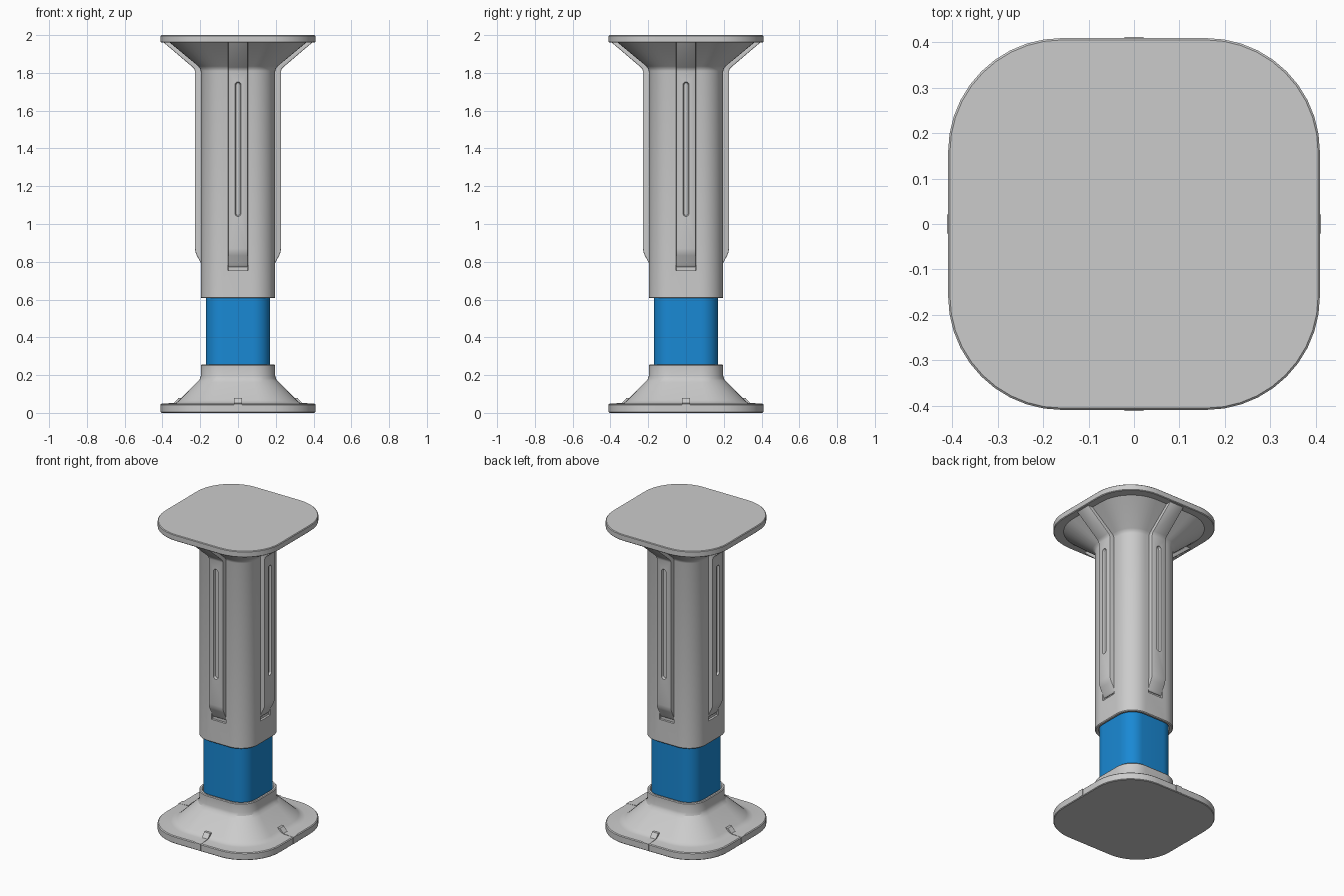
import bpy, bmesh
from math import cos, sin, pi, radians
from mathutils import Matrix

if "Cube" in bpy.data.objects:
    bpy.data.objects.remove(bpy.data.objects["Cube"])

STEPS = 10  # segments per rounded corner


def finish(bm, name, smooth=True):
    bmesh.ops.recalc_face_normals(bm, faces=bm.faces)
    me = bpy.data.meshes.new(name)
    bm.to_mesh(me)
    bm.free()
    ob = bpy.data.objects.new(name, me)
    bpy.context.collection.objects.link(ob)
    if smooth:
        shade(ob)
    return ob


def activate(ob):
    bpy.ops.object.select_all(action='DESELECT')
    ob.select_set(True)
    bpy.context.view_layer.objects.active = ob


def shade(ob):
    activate(ob)
    bpy.ops.object.shade_smooth_by_angle(angle=radians(28))


def loft(name, rings, matrix=None, smooth=True):
    """Capped stack of rounded rectangles: (half_x, half_y, radius, z)."""
    bm = bmesh.new()
    loops = []
    for hx, hy, r, z in rings:
        loop = []
        for q, (sx, sy) in enumerate([(1, 1), (-1, 1), (-1, -1), (1, -1)]):
            for i in range(STEPS + 1):
                a = (q + i / STEPS) * pi / 2
                loop.append(bm.verts.new((sx * (hx - r) + r * cos(a),
                                          sy * (hy - r) + r * sin(a), z)))
        loops.append(loop)
    n = len(loops[0])
    for a, b in zip(loops, loops[1:]):
        for i in range(n):
            j = (i + 1) % n
            bm.faces.new((a[i], a[j], b[j], b[i]))
    bm.faces.new(loops[0])
    bm.faces.new(loops[-1])
    if matrix:
        bm.transform(matrix)
    return finish(bm, name, smooth)


def square(profile):
    return [(h, h, r, z) for h, r, z in profile]


def strip(name, profile, width):
    """Side profile (distance outward, z) extruded across the front face."""
    bm = bmesh.new()
    a = [bm.verts.new((-width / 2, -d, z)) for d, z in profile]
    b = [bm.verts.new((width / 2, -d, z)) for d, z in profile]
    bm.faces.new(a)
    bm.faces.new(b)
    for i in range(len(a)):
        j = (i + 1) % len(a)
        bm.faces.new((a[i], a[j], b[j], b[i]))
    return finish(bm, name, False)


def cut(ob, cutter):
    m = ob.modifiers.new("cut", 'BOOLEAN')
    m.operation = 'DIFFERENCE'
    m.solver = 'EXACT'
    m.object = cutter
    activate(ob)
    bpy.ops.object.modifier_apply(modifier=m.name)
    bpy.data.objects.remove(cutter)


def bevel(ob, width):
    m = ob.modifiers.new("bevel", 'BEVEL')
    m.width, m.segments = width, 2
    m.limit_method, m.angle_limit = 'ANGLE', radians(50)
    activate(ob)
    bpy.ops.object.modifier_apply(modifier=m.name)


def four_sides(ob):
    base = ob.name
    for k in range(1, 4):
        c = ob.copy()
        c.name = f"{base}_{k + 1}"
        c.rotation_euler.z = k * pi / 2
        bpy.context.collection.objects.link(c)


# Base: plate, flared skirt and hollow collar
loft("base_foot", square([
    (0.405, 0.247, 0.0), (0.409, 0.25, 0.004), (0.409, 0.25, 0.043),
    (0.404, 0.246, 0.048), (0.345, 0.22, 0.05), (0.328, 0.21, 0.054),
    (0.312, 0.2, 0.066), (0.217, 0.135, 0.163), (0.203, 0.125, 0.177),
    (0.197, 0.12, 0.195), (0.197, 0.12, 0.25), (0.193, 0.117, 0.255),
    (0.182, 0.107, 0.255), (0.179, 0.104, 0.25), (0.179, 0.104, 0.2)]))

# Raised alignment tabs on the base
tab = strip("base_tab", [(0.411, 0.004), (0.411, 0.048), (0.34, 0.053),
                         (0.314, 0.08), (0.28, 0.08), (0.28, 0.004)], 0.042)
four_sides(tab)

# Blue inner post
post = loft("inner_post", square([(0.17, 0.09, 0.195), (0.17, 0.09, 0.66)]))
blue = bpy.data.materials.new("blue")
blue.diffuse_color = (0.01, 0.25, 0.66, 1)
blue.use_nodes = True
blue.node_tree.nodes["Principled BSDF"].inputs["Base Color"].default_value = blue.diffuse_color
post.data.materials.append(blue)

# Outer sleeve, flared head and top plate
sleeve = loft("outer_sleeve", square([
    (0.178, 0.104, 0.655), (0.178, 0.104, 0.61), (0.182, 0.107, 0.607),
    (0.193, 0.117, 0.607), (0.197, 0.12, 0.612), (0.197, 0.12, 1.81),
    (0.2, 0.122, 1.822), (0.21, 0.13, 1.835), (0.355, 0.225, 1.955),
    (0.36, 0.23, 1.96), (0.405, 0.247, 1.96), (0.409, 0.25, 1.964),
    (0.409, 0.25, 1.996), (0.405, 0.247, 2.0)]), smooth=False)

# Shallow pocket under each rib
for k in range(4):
    pocket = loft("pocket_cutter", [(0.053, 0.04, 0.004, 0.755),
                                    (0.053, 0.04, 0.004, 0.85)],
                  Matrix.Rotation(k * pi / 2, 4, 'Z') @ Matrix.Translation((0, -0.223, 0)),
                  False)
    cut(sleeve, pocket)
shade(sleeve)

# Ribs running up the sleeve and out along the flare, each with a long groove
rib = strip("rib", [
    (0.16, 0.772), (0.187, 0.772), (0.193, 0.782), (0.2, 0.799),
    (0.218, 0.833), (0.225, 0.85), (0.228, 0.87), (0.228, 1.808),
    (0.231, 1.82), (0.24, 1.83), (0.396, 1.963), (0.33, 1.965),
    (0.16, 1.84)], 0.104)
bevel(rib, 0.005)
groove = loft("groove_cutter", [
    (0.01, 0.35, 0.0099, -0.014), (0.013, 0.353, 0.0129, -0.011),
    (0.016, 0.356, 0.0159, 0.0), (0.016, 0.356, 0.0159, 0.02)],
    Matrix.Translation((0, -0.228, 1.396)) @ Matrix.Rotation(pi / 2, 4, 'X'), False)
cut(rib, groove)
shade(rib)
four_sides(rib)
